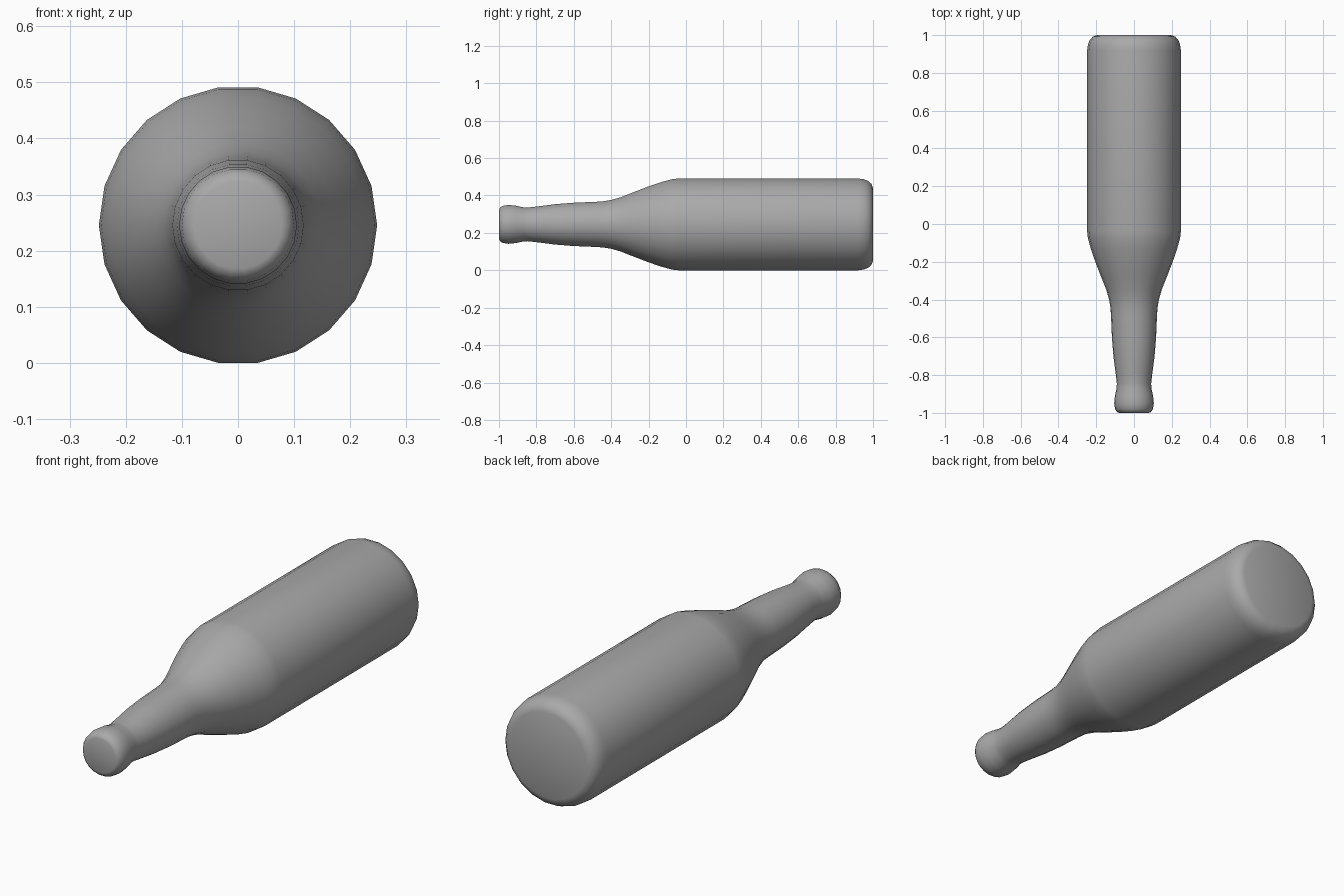
import bpy, bmesh, math

cube = bpy.data.objects.get("Cube")
if cube:
    bpy.data.objects.remove(cube, do_unlink=True)

SIDES = 22
AXIS_Z = 0.248

# Outline from mouth to base: (position along y, radius)
PROFILE = [
    (-1.0, 0.078), (-0.995, 0.09), (-0.98, 0.1), (-0.95, 0.105), (-0.91, 0.101),
    (-0.87, 0.092), (-0.845, 0.091), (-0.8, 0.096), (-0.7, 0.109), (-0.6, 0.117),
    (-0.48, 0.122), (-0.44, 0.125), (-0.4, 0.132), (-0.35, 0.146), (-0.28, 0.174),
    (-0.2, 0.205), (-0.13, 0.229), (-0.075, 0.244), (-0.04, 0.248), (0.92, 0.248),
    (0.95, 0.244), (0.975, 0.234), (0.992, 0.218), (1.0, 0.196),
]

glass = bpy.data.materials.new("grey")
glass.use_nodes = True
grey = (0.4, 0.4, 0.4, 1.0)
glass.diffuse_color = grey
glass.node_tree.nodes["Principled BSDF"].inputs["Base Color"].default_value = grey

# Bottle lying on its side: rings joined along the outline
bm = bmesh.new()
rings = []
for y, r in PROFILE:
    angles = [2 * math.pi * i / SIDES for i in range(SIDES)]
    rings.append([bm.verts.new((r * math.cos(a), y, AXIS_Z + r * math.sin(a)))
                  for a in angles])
for a, b in zip(rings, rings[1:]):
    for i in range(SIDES):
        j = (i + 1) % SIDES
        bm.faces.new((a[i], a[j], b[j], b[i]))

# Closed mouth and flat base
bm.faces.new(rings[0])
bm.faces.new(rings[-1])
bmesh.ops.recalc_face_normals(bm, faces=bm.faces)

# Rest the body exactly on the ground
low = min(v.co.z for v in bm.verts)
bmesh.ops.translate(bm, verts=bm.verts, vec=(0, 0, -low))

mesh = bpy.data.meshes.new("bottle")
bm.to_mesh(mesh)
bm.free()
mesh.materials.append(glass)
bottle = bpy.data.objects.new("bottle", mesh)
bpy.context.collection.objects.link(bottle)

bpy.ops.object.select_all(action='DESELECT')
bottle.select_set(True)
bpy.context.view_layer.objects.active = bottle
bpy.ops.object.shade_smooth_by_angle(angle=math.radians(50))
